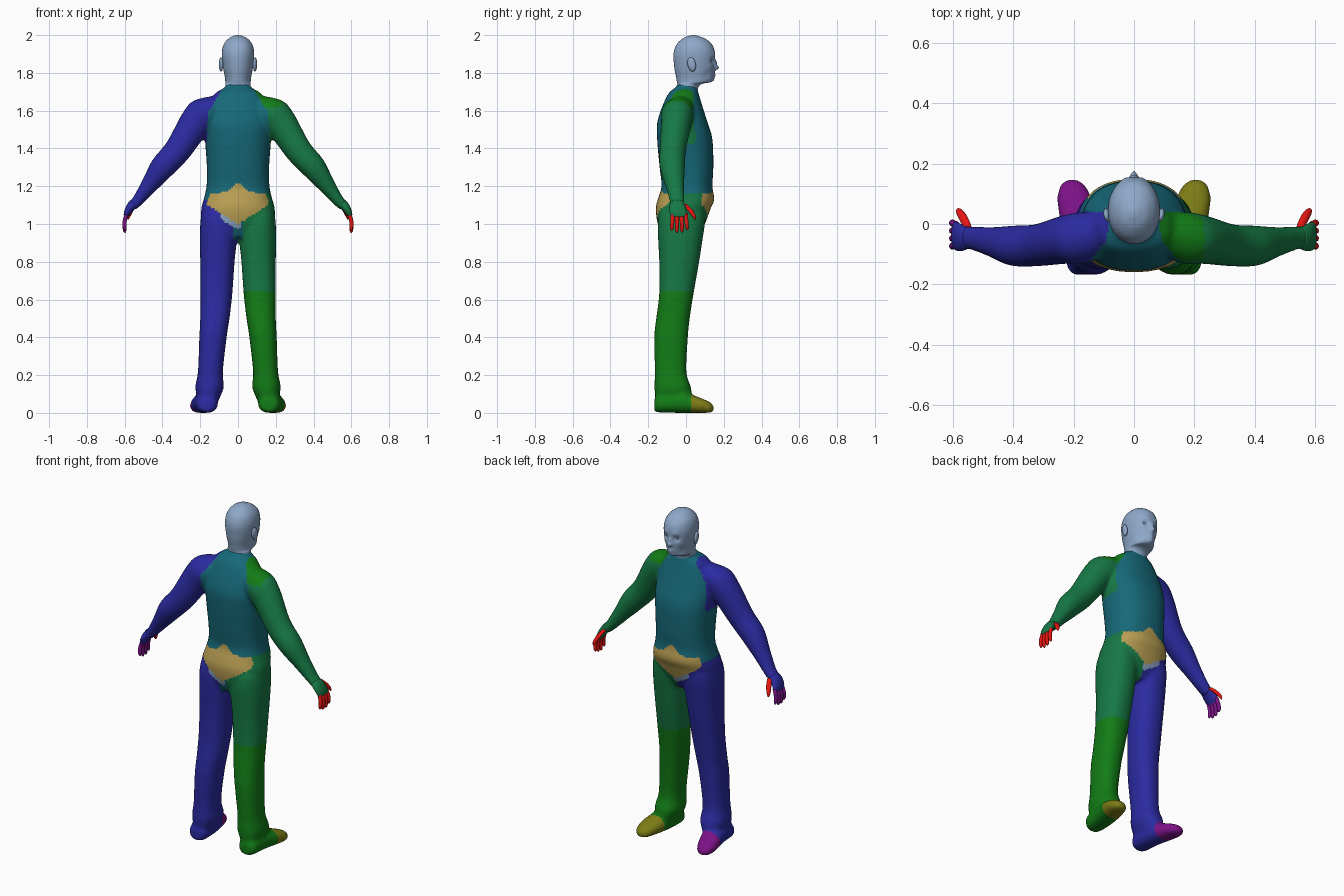
import bpy, bmesh, math
from mathutils import Vector, Matrix

cube = bpy.data.objects.get("Cube")
if cube:
    bpy.data.objects.remove(cube)

X, Y, Z = Vector((1, 0, 0)), Vector((0, 1, 0)), Vector((0, 0, 1))
ARM = Vector((0.62, 0, -0.78))

# Materials
COLOURS = {"blue": (.024, .024, .36), "sea_green": (.008, .19, .06),
           "green": (.006, .2, .008), "teal": (.008, .14, .19),
           "tan": (.48, .34, .085), "pale_blue": (.27, .39, .58),
           "red": (.85, .008, .006), "purple": (.2, .006, .24),
           "olive": (.2, .2, .008)}
NAMES = list(COLOURS)
MATS = {}
for name, rgb in COLOURS.items():
    m = bpy.data.materials.new(name)
    m.use_nodes = True
    m.diffuse_color = (*rgb, 1)
    bsdf = m.node_tree.nodes["Principled BSDF"]
    bsdf.inputs["Base Color"].default_value = (*rgb, 1)
    bsdf.inputs["Roughness"].default_value = 0.7
    MATS[name] = m


def dense(rows, steps):
    """Smooth curve through all the rows."""
    out = []
    for i in range(len(rows) - 1):
        quad = [rows[max(i - 1, 0)], rows[i], rows[i + 1], rows[min(i + 2, len(rows) - 1)]]
        for s in range(steps):
            t = s / steps
            out.append([b + t / 2 * (c - a + t * (2*a - 5*b + 4*c - d + t * (3*(b - c) + d - a)))
                        for a, b, c, d in zip(*quad)])
    return out + [list(rows[-1])]


def loft(bm, rows, axis=Z, v=Y, side=1, power=2.0, segs=32, steps=5):
    """Closed skin over rounded rings; row = x, y, z, radius across, radius along v."""
    axis = Vector((axis.x * side, axis.y, axis.z)).normalized()
    u = v.cross(axis)
    rings = []
    for x, y, z, ru, rv in dense(rows, steps):
        ring = []
        for k in range(segs):
            a = math.tau * k / segs
            c, s = math.cos(a), math.sin(a)
            p = Vector((x * side, y, z))
            p += u * ru * math.copysign(abs(c) ** (2 / power), c)
            p += v * rv * math.copysign(abs(s) ** (2 / power), s)
            ring.append(bm.verts.new(p))
        rings.append(ring)
    faces = [bm.faces.new(rings[0]), bm.faces.new(rings[-1])]
    for r, q in zip(rings, rings[1:]):
        for k in range(segs):
            n = (k + 1) % segs
            faces.append(bm.faces.new((r[k], r[n], q[n], q[k])))
    bmesh.ops.recalc_face_normals(bm, faces=faces)


def finish(name, bm, colours):
    me = bpy.data.meshes.new(name)
    bm.to_mesh(me)
    bm.free()
    for c in colours:
        me.materials.append(MATS[c])
    me.shade_smooth()
    ob = bpy.data.objects.new(name, me)
    bpy.context.collection.objects.link(ob)
    return ob


def upright(rows):
    """z, left, right, back, front -> loft rows."""
    return [((a + b) / 2, (c + d) / 2, z, (b - a) / 2, (d - c) / 2) for z, a, b, c, d in rows]


# Body: torso, legs, feet and arms fused into one skin
torso = [(1.75, .055, -.035, .06), (1.72, .075, -.06, .06), (1.68, .13, -.1, .07),
         (1.55, .175, -.15, .11), (1.45, .175, -.153, .14), (1.3, .165, -.14, .145),
         (1.2, .167, -.13, .14), (1.13, .182, -.15, .15), (1.08, .195, -.16, .13),
         (1.0, .19, -.15, .1), (.93, .14, -.12, .06)]
leg = [(1.06, .03, .192, -.14, .1), (1.0, .005, .2, -.15, .1), (.9, .008, .202, -.147, .085),
       (.8, .018, .2, -.142, .07), (.63, .03, .2, -.142, .04), (.5, .045, .2, -.158, .02),
       (.4, .06, .205, -.168, .01), (.22, .08, .212, -.165, .002), (.14, .075, .226, -.167, .025),
       (.09, .092, .218, -.163, .03), (.05, .11, .21, -.15, .02)]
foot = [(.165, -.168, .04, .03, .03), (.165, -.145, .048, .055, .046), (.17, -.05, .055, .062, .055),
        (.185, .03, .048, .063, .048), (.198, .09, .037, .056, .037), (.203, .13, .028, .04, .027),
        (.205, .147, .022, .015, .012)]
arm = [(.09, -.03, 1.64, .06, .06), (.165, -.045, 1.595, .092, .085), (.23, -.052, 1.53, .085, .08),
       (.32, -.07, 1.39, .072, .07), (.4, -.072, 1.3, .066, .067), (.47, -.06, 1.205, .046, .05),
       (.53, -.048, 1.125, .031, .04), (.565, -.045, 1.09, .027, .038)]

bm = bmesh.new()
loft(bm, upright([(z, -r, r, b, f) for z, r, b, f in torso]), power=2.3)
for side in (-1, 1):
    loft(bm, upright(leg), side=side, power=2.3)
    loft(bm, foot, axis=Y, v=Z, side=side, power=2.3)
    loft(bm, arm, axis=ARM, side=side)
body = finish("body", bm, NAMES)
remesh = body.modifiers.new("fuse", "REMESH")
remesh.mode = "VOXEL"
remesh.voxel_size = 0.011
remesh.use_smooth_shade = True
soften = body.modifiers.new("soften", "SMOOTH")
soften.factor = 0.5
soften.iterations = 5
bpy.context.view_layer.update()
fused = bpy.data.meshes.new_from_object(body.evaluated_get(bpy.context.evaluated_depsgraph_get()))
body.modifiers.clear()
body.data = fused
fused.materials.clear()
for n in NAMES:
    fused.materials.append(MATS[n])


def body_colour(p):
    x, y, z = p
    ax, left = abs(x), x > 0
    # toe caps
    if z < .1 and y > .03:
        return "olive" if left else "purple"
    # sleeves and shoulders
    edge = .21 if z < 1.42 else .165 - max(0, z - 1.58) * .6
    if z > 1.03 and ax > edge:
        if not left:
            return "blue"
        return "green" if z > 1.62 and x < .23 else "sea_green"
    # belt patch, front and back
    top = 1.165 + .055 * math.exp(-(x / .04) ** 2) + (.03 if x < -.15 else 0)
    low = 1.0 + .62 * ax
    if abs(y) > .085 and low < z < top and x < .16:
        return "tan"
    if abs(y) > .05 and -.09 < x < .02 and low - .03 < z < low:
        return "pale_blue"
    if z > (1.165 if left else 1.13):
        return "teal"
    if y < 0 and ax < .03 and .92 < z < low:
        return "teal"
    # trousers
    if not left:
        return "blue"
    return "sea_green" if z > .64 else "green"


for f in fused.polygons:
    f.material_index = NAMES.index(body_colour(f.center))
    f.use_smooth = True
for vert in fused.vertices:
    vert.co.z = max(vert.co.z, 0)

# Hands, with four fingers and a thumb
palm = [(.55, -.046, 1.11, .026, .036), (.572, -.045, 1.085, .023, .045),
        (.59, -.04, 1.055, .017, .047), (.597, -.037, 1.035, .01, .04)]
for side, label, skin, tips in ((1, "left", "sea_green", "red"), (-1, "right", "blue", "purple")):
    bm = bmesh.new()
    loft(bm, palm, axis=ARM, side=side, segs=20)
    finish(label + "_hand", bm, [skin])
    bm = bmesh.new()
    for i in range(4):
        y0, y1 = -.07 + .023 * i, -.075 + .027 * i
        tip = (.965, .953, .955, .968)[i]
        loft(bm, [(.589, y0, 1.055, .011, .011), (.601, (y0 + y1) / 2, 1.01, .011, .011),
                  (.6, y1, tip + .012, .009, .009), (.598, y1, tip, .003, .003)],
             side=side, segs=10, steps=3)
    finish(label + "_fingers", bm, [tips])
    bm = bmesh.new()
    loft(bm, [(.55, -.01, 1.105, .012, .014), (.565, .02, 1.075, .014, .015),
              (.578, .04, 1.045, .011, .011), (.582, .048, 1.025, .004, .004)],
         side=side, segs=12, steps=4)
    finish(label + "_thumb", bm, ["red"])

# Head and neck, with the face pushed out of the rings
skull = [(1.69, .07, -.045, .06), (1.725, .067, -.045, .066), (1.742, .066, -.046, .085),
         (1.752, .067, -.048, .13), (1.78, .07, -.053, .145), (1.83, .079, -.062, .15),
         (1.9, .086, -.066, .154), (1.95, .076, -.05, .138), (1.982, .05, -.018, .1),
         (1.996, .022, .015, .062), (2.0, .004, .035, .043)]
bm = bmesh.new()
loft(bm, upright([(z, -r, r, b, f) for z, r, b, f in skull]), segs=72, steps=8, power=2.1)
bumps = [((0, .15, 1.828), .014, .026), ((0, .15, 1.855), .012, .012), ((.034, .14, 1.866), .016, -.014),
         ((.03, .145, 1.893), .016, .005), ((0, .15, 1.787), .015, .009), ((0, .145, 1.758), .017, .01),
         ((.05, .11, 1.79), .025, -.01), ((.045, .12, 1.835), .02, .005)]
for vert in bm.verts:
    if vert.co.y > .05:
        q = Vector((abs(vert.co.x), vert.co.y, vert.co.z))
        vert.co.y += sum(h * math.exp(-((q - Vector(c)).length / r) ** 2) for c, r, h in bumps)
finish("head", bm, ["pale_blue"])

# Ears and eyes
for side, label in ((1, "left"), (-1, "right")):
    for part, at, size, tilt in (("ear", (.09, .03, 1.845), (.011, .022, .038), .2),
                                 ("eye", (.033, .127, 1.866), (.013, .011, .009), 0)):
        bm = bmesh.new()
        place = (Matrix.Translation((at[0] * side, at[1], at[2])) @ Matrix.Rotation(tilt, 4, "X")
                 @ Matrix.Rotation(-tilt * side, 4, "Z") @ Matrix.Diagonal((*size, 1)))
        bmesh.ops.create_uvsphere(bm, u_segments=20, v_segments=12, radius=1, matrix=place)
        finish(label + "_" + part, bm, ["pale_blue"])
